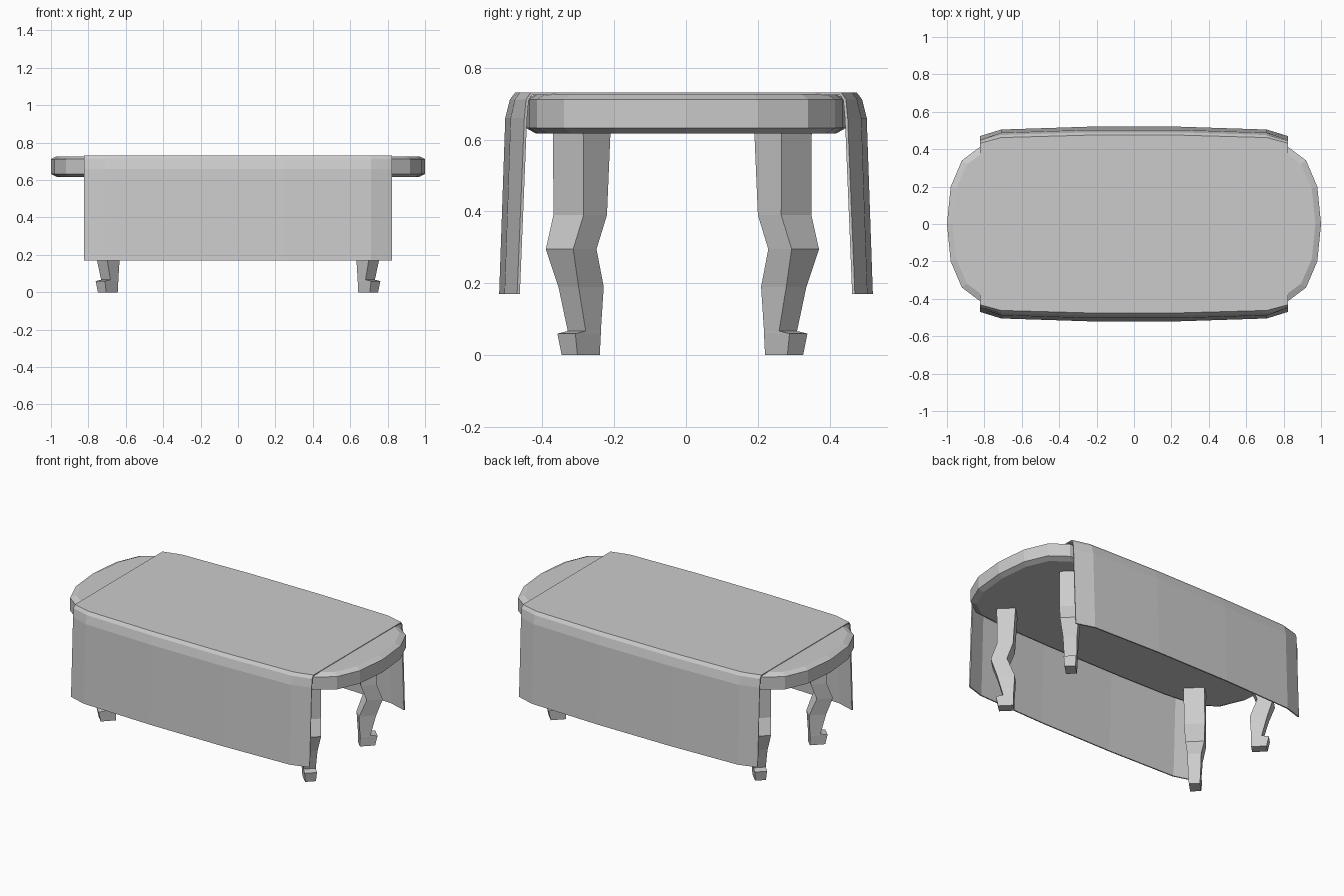
import bpy
import bmesh
from mathutils import Vector

cube = bpy.data.objects.get("Cube")
if cube:
    bpy.data.objects.remove(cube, do_unlink=True)

grey = bpy.data.materials.new("plain grey")
grey.use_nodes = True
GREY = (0.6, 0.6, 0.6, 1)
grey.diffuse_color = GREY
grey.node_tree.nodes["Principled BSDF"].inputs["Base Color"].default_value = GREY


def loft(name, rings, closed=True):
    """Skin equal-length rings of points; closed lofts wrap and get caps."""
    bm = bmesh.new()
    rows = [[bm.verts.new(p) for p in ring] for ring in rings]
    n = len(rows[0])
    for a, b in zip(rows, rows[1:]):
        for i in range(n if closed else n - 1):
            j = (i + 1) % n
            bm.faces.new((a[i], a[j], b[j], b[i]))
    if closed:
        bm.faces.new(rows[0][::-1])
        bm.faces.new(rows[-1])
    bmesh.ops.recalc_face_normals(bm, faces=bm.faces)
    mesh = bpy.data.meshes.new(name)
    bm.to_mesh(mesh)
    bm.free()
    mesh.materials.append(grey)
    obj = bpy.data.objects.new(name, mesh)
    bpy.context.collection.objects.link(obj)
    return obj


# Oval tabletop: one quarter outline mirrored, with bevelled rims
quarter = [(1, 0), (0.98, 0.2), (0.92, 0.34), (0.82, 0.415), (0.6, 0.437), (0.25, 0.445)]
half = quarter + [(-x, y) for x, y in reversed(quarter)]
outline = half + [(x, -y) for x, y in reversed(half[1:-1])]
levels = [(0.617, 0.03), (0.632, 0), (0.712, 0), (0.727, 0.03)]
loft("tabletop", [[(x * (1 - inset), y * (1 - 2 * inset), z) for x, y in outline]
                  for z, inset in levels])

# Draped cloth: profile over the table, narrowing toward both ends
stations = [(0.25, (0.52, 0.503, 0.49, 0.475)),
            (0.71, (0.505, 0.488, 0.476, 0.462)),
            (0.823, (0.47, 0.45, 0.445, 0.432))]
heights = (0.17, 0.66, 0.712, 0.731)


def drape(x, widths):
    side = list(zip(widths, heights))
    return [(x, -y, z) for y, z in side] + [(x, y, z) for y, z in reversed(side)]


rings = [drape(-x, w) for x, w in reversed(stations)] + [drape(x, w) for x, w in stations]
cloth = loft("cloth", rings, closed=False)
# Make the top face outward before thickening inward
if max(cloth.data.polygons, key=lambda p: p.center.z).normal.z < 0:
    cloth.data.flip_normals()
thick = cloth.modifiers.new("thickness", "SOLIDIFY")
thick.thickness = 0.008
thick.offset = -1

# Curved legs turned to the corners: height, outer reach, inner reach, half width
LEG = [(0.625, 0.318, 0.242, 0.042), (0.39, 0.317, 0.252, 0.042),
       (0.295, 0.342, 0.277, 0.038), (0.19, 0.317, 0.247, 0.028),
       (0.067, 0.294, 0.252, 0.025), (0.06, 0.323, 0.252, 0.025),
       (0, 0.314, 0.252, 0.022)]
for sx, left_right in ((1, "left"), (-1, "right")):
    for sy, front_back in ((-1, "front"), (1, "back")):
        rings = []
        for z, out, inner, h in LEG:
            corners = [(out + h, out - h), (out - h, out + h),
                       (inner - h, inner + h), (inner + h, inner - h)]
            rings.append([Vector((sx * (a + 0.413), sy * b - 0.01, z)) for a, b in corners])
        loft(f"{front_back}_{left_right}_leg", rings)
